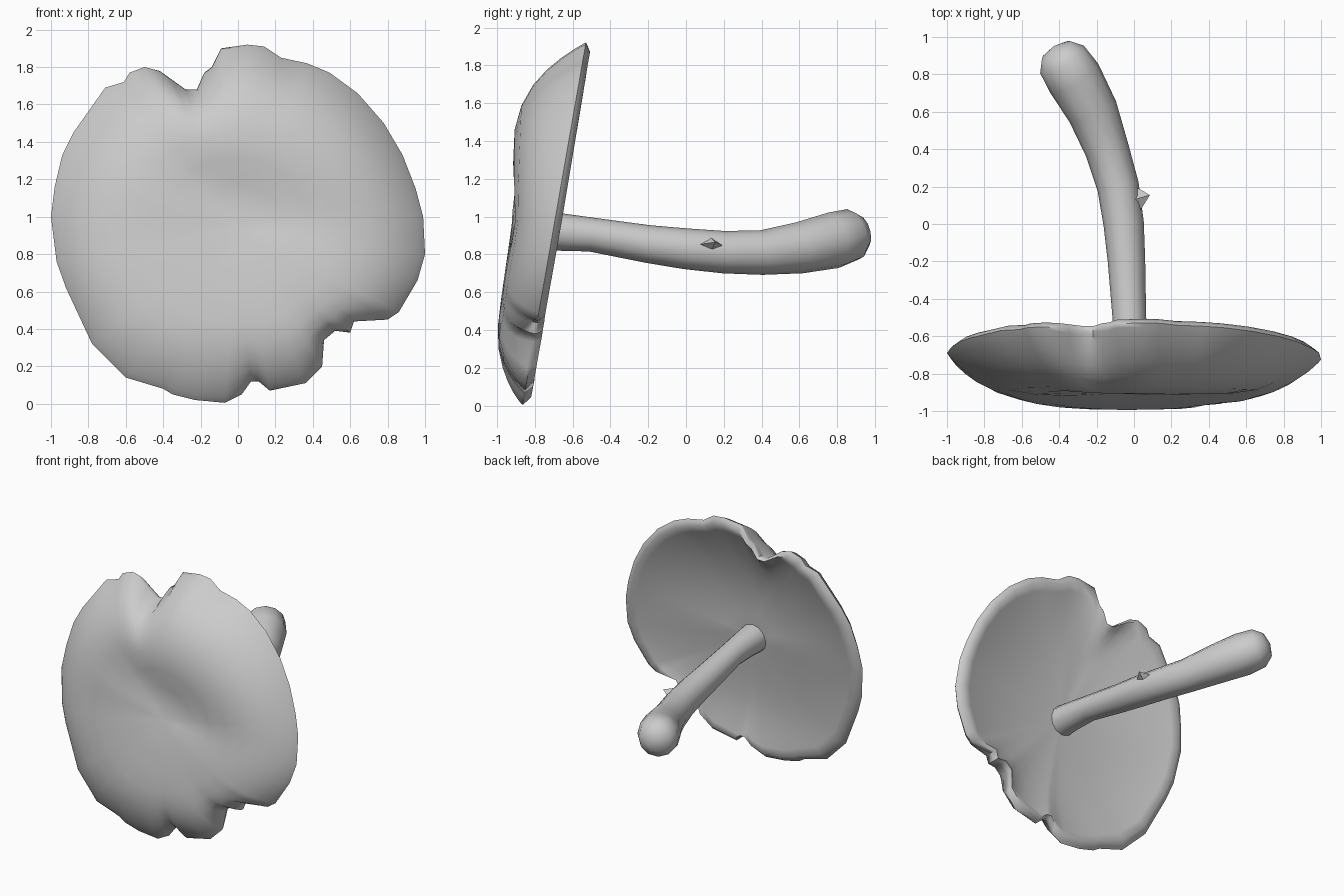
import bpy, bmesh, math
from mathutils import Vector

if "Cube" in bpy.data.objects:
    bpy.data.objects.remove(bpy.data.objects["Cube"])


def make_object(name, bm, angle=60):
    bmesh.ops.recalc_face_normals(bm, faces=bm.faces)
    mesh = bpy.data.meshes.new(name)
    bm.to_mesh(mesh)
    bm.free()
    ob = bpy.data.objects.new(name, mesh)
    bpy.context.collection.objects.link(ob)
    bpy.ops.object.select_all(action='DESELECT')
    ob.select_set(True)
    bpy.context.view_layer.objects.active = ob
    bpy.ops.object.shade_smooth_by_angle(angle=math.radians(angle))
    return ob


def loft(bm, rings, start, end):
    """Skin a list of point rings and close both ends with a fan."""
    rows = [[bm.verts.new(p) for p in ring] for ring in rings]
    n = len(rows[0])
    for a, b in zip(rows, rows[1:]):
        for i in range(n):
            j = (i + 1) % n
            bm.faces.new((a[i], a[j], b[j], b[i]))
    for row, tip in ((rows[0], start), (rows[-1], end)):
        t = bm.verts.new(tip)
        for i in range(n):
            bm.faces.new((row[i], row[(i + 1) % n], t))


# Cap: ragged rim outline (x, z), lofted inwards on the front and the hollow back
RIM = [(.05, 1.92), (-.09, 1.90), (-.14, 1.80), (-.18, 1.77), (-.22, 1.68), (-.28, 1.68),
       (-.35, 1.73), (-.42, 1.78), (-.5, 1.8), (-.58, 1.77), (-.61, 1.72), (-.71, 1.69),
       (-.88, 1.45), (-.94, 1.33), (-.98, 1.16), (-1, 1.0), (-.97, .76), (-.92, .62),
       (-.78, .32), (-.6, .14), (-.4, .08), (-.35, .05), (-.23, .02), (-.07, .005),
       (.02, .05), (.07, .12), (.11, .12), (.17, .07), (.36, .11), (.45, .2),
       (.46, .34), (.52, .39), (.6, .38), (.62, .44), (.80, .45), (.86, .49),
       (.96, .66), (1, .8), (.99, 1.0), (.95, 1.15), (.88, 1.33), (.78, 1.5),
       (.64, 1.66), (.49, 1.77), (.37, 1.82), (.23, 1.85), (.14, 1.91)]
CX, CZ = 0.0, 0.94


def cap_point(p, s, back):
    dx, dz = p[0] - CX, p[1] - CZ
    a, r = math.atan2(dz, dx), math.hypot(dx, dz)
    r_round = 1 / math.hypot(math.cos(a) / .98, math.sin(a) / .94)
    k = s ** 3                                   # notches fade towards the middle
    rad = s * (r * k + r_round * (1 - k))
    x, z = CX + rad * math.cos(a), CZ + rad * math.sin(a)
    rim = -.69 + .175 * (p[1] - 1)
    face = -.915 - .085 * min(1, max(0, (.95 - z) / .6))
    groove = .045 * math.exp(-((z - 1.12 + .3 * x) / .16) ** 2 - (x / .45) ** 2)
    front = rim + (face - rim) * (1 - s ** 5) + groove
    if not back:
        return (x, front - .03 * (1 - s) ** .5 * s, z)
    lip = .05 * min(1, (1 - s) / .04)
    y = rim + (face + .09 - rim) * (1 - s ** 2.2) + lip
    return (x, max(y, front + lip * 1.4), z)


layers = [(s, False) for s in (.12, .25, .4, .55, .68, .79, .87, .93, .97, .99, 1)]
layers += [(s, True) for s in (.985, .955, .9, .82, .7, .55, .38, .2)]
bm = bmesh.new()
loft(bm, [[cap_point(p, s, b) for p in RIM] for s, b in layers],
     cap_point(RIM[0], .001, False), cap_point(RIM[0], .001, True))
make_object("mushroom_cap", bm)

# Stem: bent path of (x, y, z, radius), thicker towards its blunt foot
STEM = [(-.02, -.86, .93, .115), (-.02, -.68, .92, .10), (-.025, -.5, .905, .09),
        (-.04, -.2, .855, .10), (-.055, 0, .83, .108), (-.085, .2, .812, .112),
        (-.145, .4, .81, .118), (-.22, .6, .835, .136), (-.32, .78, .875, .15),
        (-.385, .88, .905, .138), (-.415, .93, .918, .09)]
bm = bmesh.new()
pts = [Vector(s[:3]) for s in STEM]
rings = []
for i, s in enumerate(STEM):
    d = (pts[min(i + 1, len(pts) - 1)] - pts[max(i - 1, 0)]).normalized()
    u = d.cross(Vector((0, 0, 1))).normalized()
    v = u.cross(d)
    rings.append([pts[i] + s[3] * (u * math.cos(t) + v * math.sin(t))
                  for t in (k * math.tau / 12 for k in range(12))])
loft(bm, rings, pts[0], pts[-1] + Vector((-.012, .022, .005)))
make_object("stem", bm)

# Small torn spur on the side of the stem
bm = bmesh.new()
base = [(.02, .05, .85), (.01, .13, .81), (-.01, .21, .84), (.0, .13, .89)]
loft(bm, [base], (.085, .155, .865), (-.03, .13, .85))
make_object("stem_spur", bm, 30)
